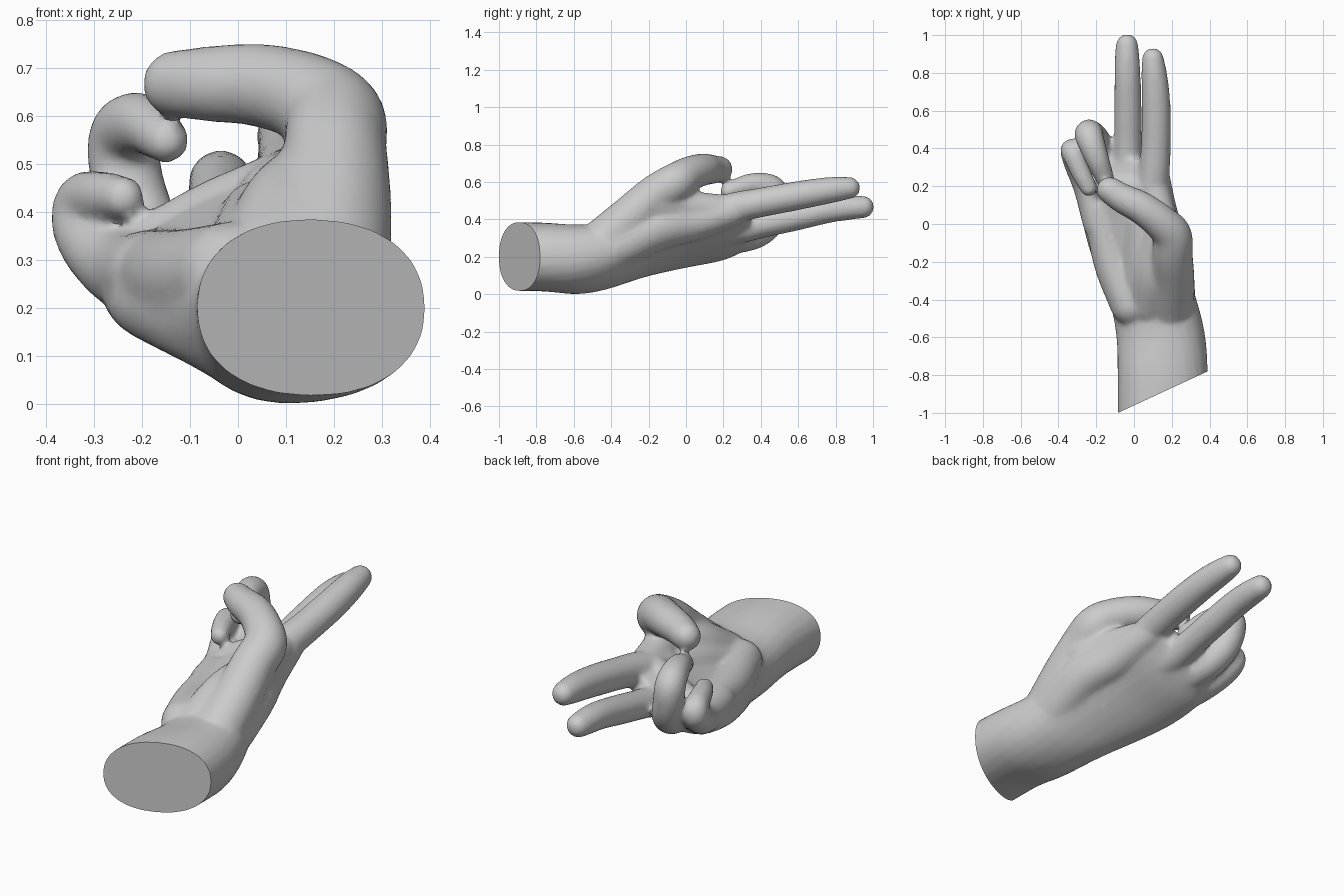
import bpy, bmesh, math
from mathutils import Vector, Matrix

cube = bpy.data.objects.get("Cube")
if cube:
    bpy.data.objects.remove(cube, do_unlink=True)

skin = bpy.data.materials.new("plain grey")
skin.use_nodes = True
skin.diffuse_color = (0.6, 0.6, 0.6, 1)
skin.node_tree.nodes["Principled BSDF"].inputs["Base Color"].default_value = (0.6, 0.6, 0.6, 1)

SIDES = 24
bm = bmesh.new()


def spline(keys, steps=6):
    """Catmull-Rom through tuples of any length."""
    keys = [Vector(k) for k in keys]
    pts = [2 * keys[0] - keys[1]] + keys + [2 * keys[-1] - keys[-2]]
    out = []
    for a, b, c, d in zip(pts, pts[1:], pts[2:], pts[3:]):
        for i in range(steps):
            t = i / steps
            out.append(0.5 * (2 * b + (c - a) * t + (2 * a - 5 * b + 4 * c - d) * t**2
                              + (3 * b - a - 3 * c + d) * t**3))
    return out + [keys[-1]]


def skin_rings(rings):
    """Bridge rings of points into a closed solid."""
    loops = [[bm.verts.new(p) for p in ring] for ring in rings]
    for r, s in zip(loops, loops[1:]):
        for i in range(SIDES):
            j = (i + 1) % SIDES
            bm.faces.new((r[i], r[j], s[j], s[i]))
    bm.faces.new(loops[0][::-1])
    bm.faces.new(loops[-1])


def digit(keys):
    """Round-ended tube; keys are (x, y, z, radius)."""
    pts = spline(keys)
    rings, side, last = [], None, None
    for i, p in enumerate(pts):
        a, b = pts[max(i - 1, 0)], pts[min(i + 1, len(pts) - 1)]
        t = (b.xyz - a.xyz).normalized()
        if side is None:
            side = t.orthogonal().normalized()
        else:
            side = last.rotation_difference(t) @ side
        last, up = t, t.cross(side)
        rings.append([p.xyz + p.w * (side * math.cos(k * math.tau / SIDES)
                                     + up * math.sin(k * math.tau / SIDES))
                      for k in range(SIDES)])
    skin_rings(rings)
    for p in (pts[0], pts[-1]):
        bmesh.ops.create_uvsphere(bm, u_segments=16, v_segments=12, radius=p.w,
                                  matrix=Matrix.Translation(p.xyz))


def full(value):
    """Push a sine or cosine outward for a fuller oval."""
    return math.copysign(abs(value) ** 0.9, value)


def loft(keys):
    """Tilted oval sections; keys are (y, x, z, half width, half height, tilt)."""
    rings = []
    for y, cx, cz, w, h, tilt in [tuple(s) for s in spline(keys)]:
        c, s = math.cos(math.radians(tilt)), math.sin(math.radians(tilt))
        ring = []
        for k in range(SIDES):
            a = -k * math.tau / SIDES
            u, v = w * full(math.cos(a)), h * full(math.sin(a))
            ring.append(Vector((cx + u * c - v * s, y, cz + u * s + v * c)))
        rings.append(ring)
    skin_rings(rings)


# Forearm, wrist and palm
loft([
    (-1.15, 0.150, 0.200, 0.237, 0.184, 0),
    (-0.80, 0.152, 0.200, 0.239, 0.184, 0),
    (-0.58, 0.140, 0.186, 0.236, 0.183, 9),
    (-0.40, 0.098, 0.205, 0.235, 0.166, 13),
    (-0.20, 0.022, 0.253, 0.248, 0.130, 22),
    (0.00, -0.035, 0.293, 0.255, 0.107, 26),
    (0.20, -0.058, 0.332, 0.245, 0.098, 29),
    (0.34, -0.045, 0.365, 0.195, 0.062, 33),
])
# Pads of the palm: thumb side, middle, little finger side, finger roots
digit([(0.08, -0.42, 0.285, 0.12), (0.12, -0.25, 0.385, 0.125), (0.15, -0.08, 0.45, 0.100)])
digit([(0.03, -0.40, 0.27, 0.11), (0.05, -0.20, 0.33, 0.11), (0.05, 0.0, 0.38, 0.09)])
digit([(-0.015, -0.43, 0.27, 0.11), (-0.11, -0.20, 0.26, 0.105), (-0.18, 0.08, 0.275, 0.09)])
digit([(-0.17, 0.20, 0.325, 0.075), (-0.04, 0.20, 0.39, 0.080), (0.10, 0.18, 0.45, 0.080)])
# Web and edge of the hand between thumb and index finger
digit([(0.20, -0.16, 0.48, 0.102), (0.155, -0.02, 0.465, 0.090), (0.11, 0.18, 0.455, 0.080)])
digit([(0.20, -0.36, 0.26, 0.125), (0.183, -0.16, 0.35, 0.122), (0.135, 0.04, 0.385, 0.102),
       (0.11, 0.25, 0.44, 0.080)])
# Thumb, bent across the palm
digit([(0.19, -0.43, 0.285, 0.130), (0.203, -0.29, 0.415, 0.118), (0.203, -0.165, 0.53, 0.108),
       (0.200, -0.06, 0.594, 0.106), (0.14, 0.01, 0.640, 0.094), (0.04, 0.085, 0.665, 0.087),
       (-0.06, 0.135, 0.667, 0.079), (-0.129, 0.18, 0.667, 0.071)])
# Index finger, straight
digit([(0.08, 0.08, 0.41, 0.09), (0.105, 0.25, 0.46, 0.083), (0.115, 0.40, 0.49, 0.079),
       (0.118, 0.56, 0.52, 0.078), (0.114, 0.70, 0.545, 0.074), (0.106, 0.80, 0.56, 0.068),
       (0.10, 0.874, 0.568, 0.059)])
# Middle finger, straight
digit([(-0.01, 0.08, 0.33, 0.09), (-0.03, 0.28, 0.35, 0.080), (-0.032, 0.42, 0.376, 0.073),
       (-0.032, 0.60, 0.415, 0.073), (-0.034, 0.76, 0.450, 0.070), (-0.036, 0.86, 0.462, 0.067),
       (-0.037, 0.947, 0.466, 0.060)])
# Ring finger, curled
digit([(-0.12, 0.10, 0.295, 0.085), (-0.163, 0.32, 0.305, 0.079), (-0.198, 0.435, 0.365, 0.077),
       (-0.232, 0.475, 0.47, 0.076), (-0.236, 0.462, 0.56, 0.075), (-0.197, 0.35, 0.583, 0.064),
       (-0.15, 0.230, 0.55, 0.049)])
# Little finger, curled
digit([(-0.182, 0.0, 0.27, 0.088), (-0.238, 0.19, 0.278, 0.082), (-0.30, 0.32, 0.33, 0.071),
       (-0.324, 0.385, 0.385, 0.067), (-0.320, 0.37, 0.425, 0.059), (-0.28, 0.27, 0.432, 0.053),
       (-0.24, 0.19, 0.43, 0.046)])

bmesh.ops.recalc_face_normals(bm, faces=bm.faces)
mesh = bpy.data.meshes.new("hand")
bm.to_mesh(mesh)
bm.free()
hand = bpy.data.objects.new("hand", mesh)
bpy.context.scene.collection.objects.link(hand)
bpy.context.view_layer.objects.active = hand
hand.select_set(True)

# Fuse the parts into one skin and soften the joins
fuse = hand.modifiers.new("fuse", 'REMESH')
fuse.mode = 'VOXEL'
fuse.voxel_size = 0.012
soften = hand.modifiers.new("soften", 'SMOOTH')
soften.factor, soften.iterations = 0.5, 12
thin = hand.modifiers.new("thin", 'DECIMATE')
thin.ratio = 0.25
for name in ("fuse", "soften", "thin"):
    bpy.ops.object.modifier_apply(modifier=name)

# Slanted flat cut at the end of the forearm
bm = bmesh.new()
bm.from_mesh(hand.data)
cut = bmesh.ops.bisect_plane(bm, geom=bm.verts[:] + bm.edges[:] + bm.faces[:],
                             plane_co=(-0.085, -1.0, 0.2), plane_no=(0.22, -0.475, 0),
                             clear_outer=True)
rim = [e for e in cut["geom_cut"] if isinstance(e, bmesh.types.BMEdge)]
bmesh.ops.holes_fill(bm, edges=rim, sides=0)
bmesh.ops.recalc_face_normals(bm, faces=bm.faces)
bm.to_mesh(hand.data)
bm.free()

hand.data.materials.clear()
hand.data.materials.append(skin)
bpy.ops.object.shade_smooth_by_angle(angle=math.radians(40))
